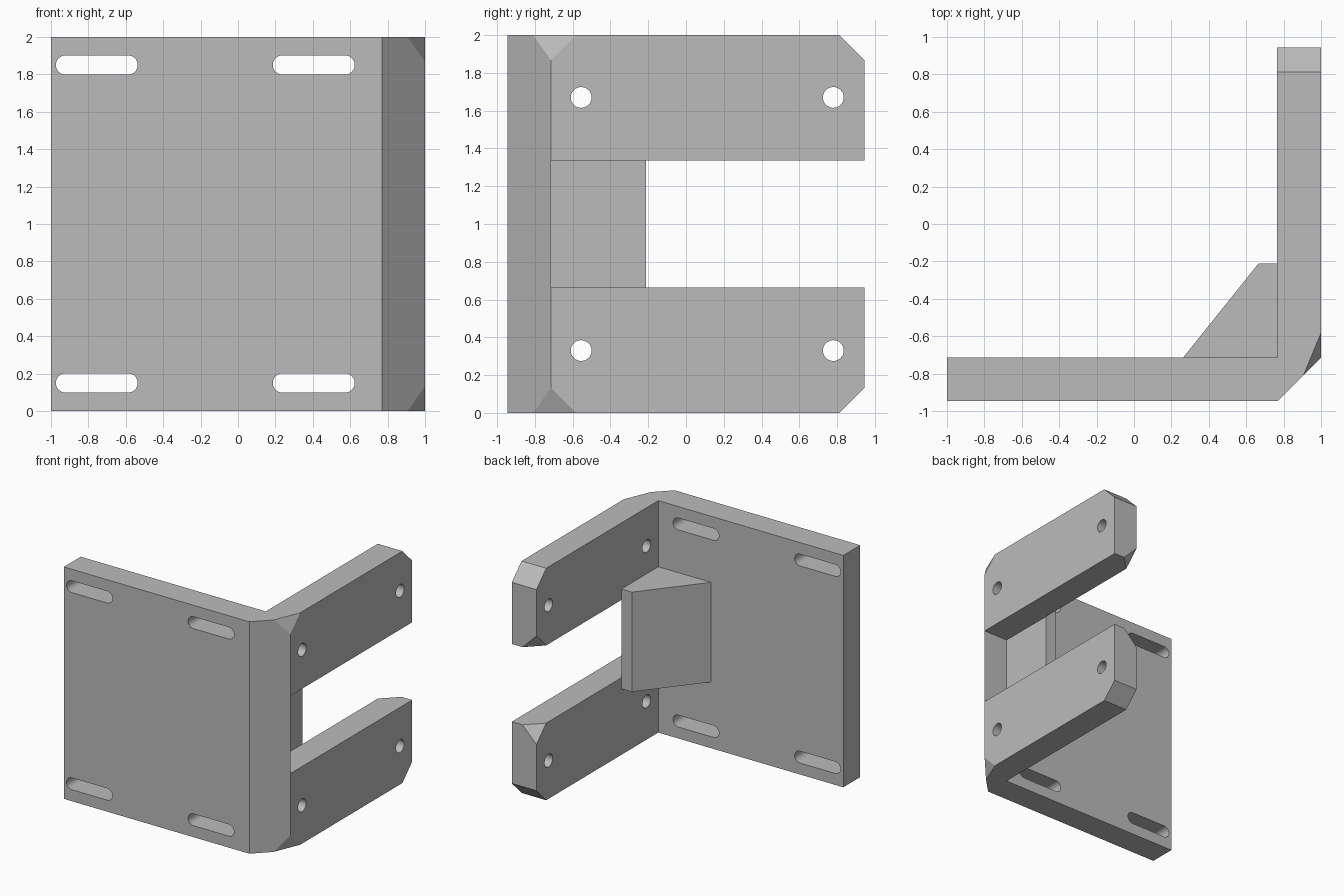
import bpy
import bmesh
from math import cos, sin, pi, radians
from mathutils import Vector

default = bpy.data.objects.get("Cube")
if default:
    bpy.data.objects.remove(default, do_unlink=True)

grey = bpy.data.materials.new("plain_grey")
grey.use_nodes = True
grey.diffuse_color = (0.5, 0.5, 0.5, 1)
grey.node_tree.nodes["Principled BSDF"].inputs["Base Color"].default_value = (0.5, 0.5, 0.5, 1)

# Key dimensions
BACK, FRONT, INNER_Y, INNER_X = 0.945, -0.945, -0.715, 0.765
TOP, SLOT_TOP, CUT = 2.0, 1.335, 0.133


def finish(name, bm):
    bmesh.ops.recalc_face_normals(bm, faces=bm.faces)
    mesh = bpy.data.meshes.new(name)
    bm.to_mesh(mesh)
    bm.free()
    mesh.materials.append(grey)
    obj = bpy.data.objects.new(name, mesh)
    bpy.context.collection.objects.link(obj)
    return obj


def prism(name, profile, axis, lo, hi):
    """Extrude a 2D profile along the given axis from lo to hi."""
    place = {"x": lambda a, b, t: (t, a, b),
             "y": lambda a, b, t: (a, t, b),
             "z": lambda a, b, t: (a, b, t)}[axis]
    bm = bmesh.new()
    face = bm.faces.new([bm.verts.new(place(a, b, lo)) for a, b in profile])
    grown = bmesh.ops.extrude_face_region(bm, geom=[face])["geom"]
    verts = [g for g in grown if isinstance(g, bmesh.types.BMVert)]
    bmesh.ops.translate(bm, verts=verts, vec=Vector(place(0, 0, hi - lo)))
    return finish(name, bm)


def corner_cutter(corner, points):
    """Oversized tetrahedron that slices a corner through three points."""
    points = [Vector(p) for p in points]
    middle = sum(points, Vector()) / 3
    bm = bmesh.new()
    for p in points + [Vector(corner)]:
        bm.verts.new(middle + 2 * (p - middle))
    bmesh.ops.convex_hull(bm, input=bm.verts)
    return finish("corner_cutter", bm)


def stadium(cx, cz, half, r, steps=16):
    """Round-ended outline; a plain circle when half is zero."""
    pts = []
    for side, start in ((1, -pi / 2), (-1, pi / 2)):
        for i in range(steps + (1 if half else 0)):
            a = start + pi * i / steps
            pts.append((cx + side * half + r * cos(a), cz + r * sin(a)))
    return pts


# Angled body: front plate and side plate with a bevelled outer corner
body = prism("bracket_body", [(-1, FRONT), (0.77, FRONT), (1, INNER_Y), (1, BACK),
                              (INNER_X, BACK), (INNER_X, INNER_Y), (-1, INNER_Y)],
             "z", 0, TOP)

# Opening that splits the side plate into two arms
cutters = [prism("arm_gap_cutter",
                 [(INNER_Y, TOP - SLOT_TOP), (1.2, TOP - SLOT_TOP),
                  (1.2, SLOT_TOP), (INNER_Y, SLOT_TOP)], "x", INNER_X - 0.0005, 1.2)]

for flip in (False, True):
    def z(h):
        return TOP - h if flip else h

    # Bevelled arm end
    cutters.append(prism("arm_end_cutter",
                         [(BACK - 2 * CUT, z(TOP + CUT)), (BACK + CUT, z(TOP + CUT)),
                          (BACK + CUT, z(TOP - 2 * CUT))], "x", 0.5, 1.2))
    # Clipped inner corner of the arm end
    cutters.append(corner_cutter(
        (INNER_X, BACK, z(SLOT_TOP)),
        [(INNER_X + CUT, BACK, z(SLOT_TOP)), (INNER_X, BACK - CUT, z(SLOT_TOP)),
         (INNER_X, BACK, z(SLOT_TOP + CUT))]))
    # Clipped outer corner beside the front bevel
    cutters.append(corner_cutter(
        (1, INNER_Y, z(TOP)),
        [(1, INNER_Y + CUT, z(TOP)), (0.906, -0.809, z(TOP)),
         (1, INNER_Y, z(TOP - CUT))]))
    # Slots in the front plate
    for x in (-0.755, 0.405):
        cutters.append(prism("slot_cutter", stadium(x, z(1.85), 0.168, 0.051),
                             "y", -1.2, -0.5))
    # Round holes in the arm
    for y in (-0.555, 0.78):
        cutters.append(prism("hole_cutter", stadium(y, z(1.67), 0, 0.055),
                             "x", 0.5, 1.2))

# Apply the cuts
bpy.context.view_layer.objects.active = body
body.select_set(True)
for cutter in cutters:
    cutter.hide_render = True
    cut = body.modifiers.new("cut", "BOOLEAN")
    cut.operation = "DIFFERENCE"
    cut.solver = "EXACT"
    cut.object = cutter
    bpy.ops.object.modifier_apply(modifier=cut.name)
    bpy.data.objects.remove(cutter, do_unlink=True)
bpy.ops.object.shade_smooth_by_angle(angle=radians(25))

# Gusset block in the inner corner
prism("corner_gusset", [(0.262, INNER_Y), (INNER_X, INNER_Y),
                        (INNER_X, -0.212), (0.665, -0.212)], "z", 0.57, 1.43)
